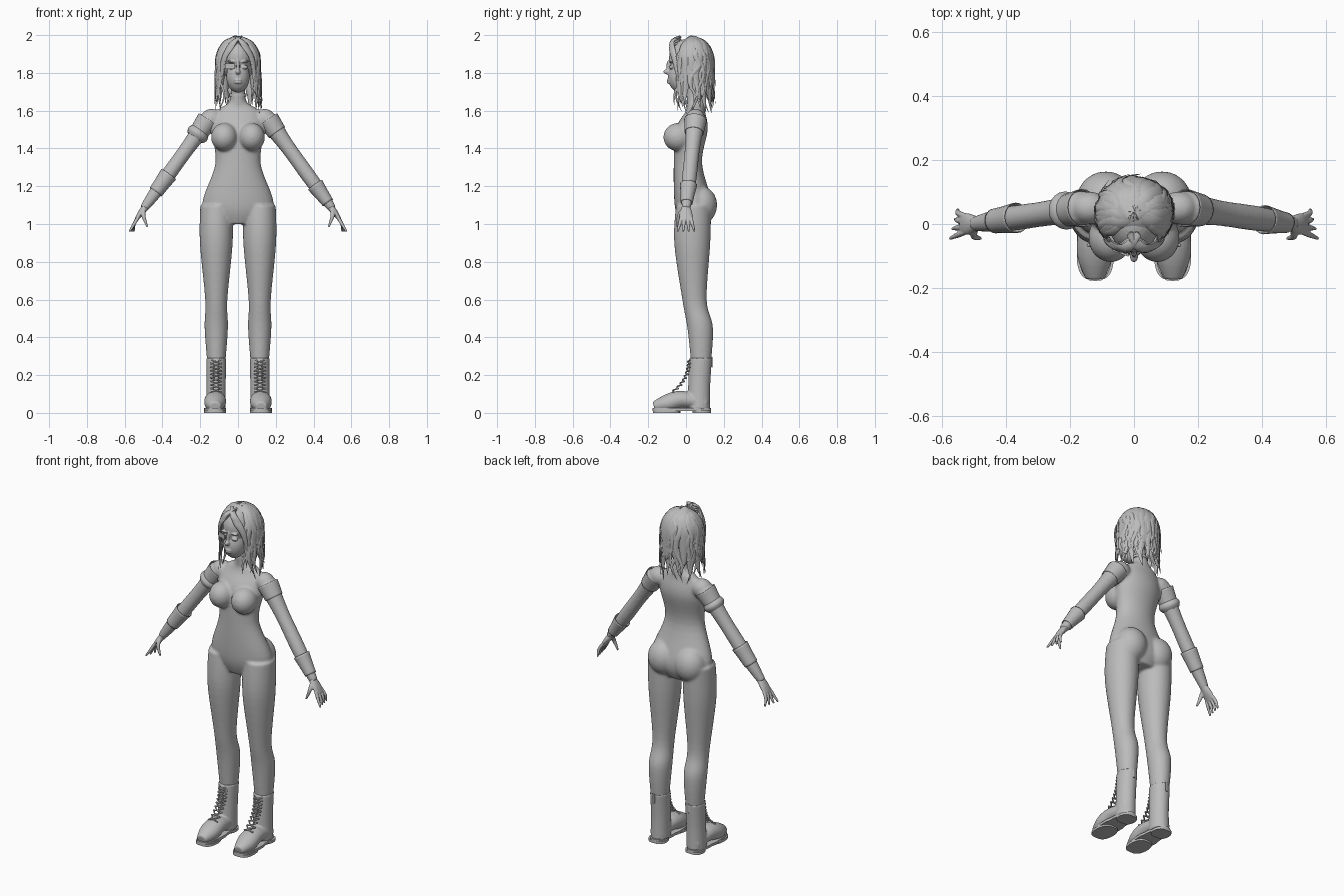
import bpy, bmesh, math, random
from mathutils import Vector, Matrix

if "Cube" in bpy.data.objects:
    bpy.data.objects.remove(bpy.data.objects["Cube"])
random.seed(4)

shade = (.5, .5, .5, 1)
grey = bpy.data.materials.new("plain grey")
grey.use_nodes = True
grey.diffuse_color = shade
grey.node_tree.nodes["Principled BSDF"].inputs["Base Color"].default_value = shade
FRONT_BACK, UPWARD = Vector((0, 1, 0)), Vector((0, 0, 1))


def spline(rows, steps):
    """Smooth Catmull-Rom interpolation through rows of numbers."""
    smooth_rows = []
    last = len(rows) - 1
    for i in range(last):
        before, start, end, after = (rows[max(0, min(last, i + k))] for k in (-1, 0, 1, 2))
        for j in range(steps):
            t = j / steps
            smooth_rows.append([
                b + t / 2 * (c - a + t * (2 * a - 5 * b + 4 * c - d + t * (3 * (b - c) + d - a)))
                for a, b, c, d in zip(before, start, end, after)])
    return smooth_rows + [list(rows[last])]


def tube(bm, rows, side=1, sides=20, steps=4, ref=FRONT_BACK, flat=1, caps=True, level=False):
    """Loft ellipses; each row is x, y, z, width radius and perhaps depth radius."""
    rows = spline(rows, steps)
    centres = [Vector((side * row[0], row[1], row[2])) for row in rows]
    rings = []
    for i, (centre, row) in enumerate(zip(centres, rows)):
        ahead = centres[min(i + 1, len(centres) - 1)]
        behind = centres[max(i - 1, 0)]
        along = UPWARD if level else (ahead - behind).normalized()
        deep = (ref - along * along.dot(ref)).normalized()
        wide = deep.cross(along) * row[3]
        deep = deep * (row[4] if len(row) > 4 else row[3] * flat)
        angles = [math.tau * k / sides for k in range(sides)]
        rings.append([bm.verts.new(centre + wide * math.cos(a) + deep * math.sin(a)) for a in angles])
    for lower, upper in zip(rings, rings[1:]):
        for k in range(sides):
            bm.faces.new((lower[k - 1], lower[k], upper[k], upper[k - 1]))
    if caps:
        bm.faces.new(rings[0])
        bm.faces.new(rings[-1])


def ball(bm, centre, radii, side=1):
    x, y, z = centre
    place = Matrix.Translation((side * x, y, z)) @ Matrix.Diagonal((*radii, 1))
    bmesh.ops.create_uvsphere(bm, u_segments=24, v_segments=16, radius=1, matrix=place)


def finish(name, bm, voxel=0, relax=5, thickness=0):
    """Turn the bmesh into a smooth object, optionally blended into one skin."""
    bmesh.ops.recalc_face_normals(bm, faces=bm.faces)
    mesh = bpy.data.meshes.new(name)
    bm.to_mesh(mesh)
    bm.free()
    mesh.materials.append(grey)
    part = bpy.data.objects.new(name, mesh)
    bpy.context.collection.objects.link(part)
    bpy.context.view_layer.objects.active = part
    part.select_set(True)
    bpy.ops.object.shade_smooth_by_angle(angle=math.radians(40))
    part.select_set(False)
    if thickness:
        part.modifiers.new("thickness", "SOLIDIFY").thickness = thickness
    if voxel:
        blend = part.modifiers.new("blend", "REMESH")
        blend.mode, blend.voxel_size, blend.use_smooth_shade = "VOXEL", voxel, True
        part.modifiers.new("relax", "SMOOTH").iterations = relax


shoulder, wrist = Vector((.16, .05, 1.55)), Vector((.5, 0, 1.08))


def arm_row(t, extra=0):
    """Arm section at t from shoulder to wrist, swelling at the forearm."""
    radius = .056 - .033 * t - .006 * math.sin(math.tau * t)
    return (*shoulder.lerp(wrist, t), radius + extra)


# Body: torso, legs, arms and soft volumes blended into one skin
bm = bmesh.new()
torso = [(.04, 1, .1, .07), (.04, 1.1, .19, .1), (.01, 1.32, .12, .075), (.03, 1.5, .14, .085),
         (.05, 1.6, .11, .05), (.05, 1.65, .045, .045), (.03, 1.76, .04, .04)]
leg = [(.04, 1.1, .085), (.033, .9, .087), (.045, .6, .059), (.075, .45, .062), (.08, .25, .047)]
tube(bm, [(0, *row) for row in torso], sides=40, steps=6, level=True)
for side in (-1, 1):
    tube(bm, [(.115, *row) for row in leg], side, sides=28, steps=6, flat=1.1, level=True)
    tube(bm, [arm_row(k / 8) for k in range(9)], side)
    ball(bm, (.14, .05, 1.555), (.06, .052, .055), side)
    ball(bm, (.073, -.042, 1.46), (.07, .078, .075), side)
    ball(bm, (.088, .08, 1.1), (.09, .085, .1), side)
finish("body", bm, voxel=.007, relax=10)

# Head with modelled face
bm = bmesh.new()
ball(bm, (0, .01, 1.88), (.08, .1, .1))
ball(bm, (0, -.03, 1.78), (.062, .066, .085))
ball(bm, (0, -.09, 1.835), (.009, .014, .035))
ball(bm, (0, -.1, 1.806), (.013, .02, .014))
for z in (1.75, 1.762):
    ball(bm, (0, -.09, z), (.022, .012, .007))
for side in (-1, 1):
    ball(bm, (.034, -.078, 1.83), (.02, .014, .01), side)
    ball(bm, (.034, -.08, 1.86), (.024, .012, .006), side)
    ball(bm, (.08, 0, 1.82), (.01, .018, .03), side)
finish("head", bm, voxel=.004, relax=4)

# Patch over the right eye
bm = bmesh.new()
patch = Matrix.Translation((-.042, -.09, 1.835)) @ Matrix.Rotation(-.35, 4, "Z")
bmesh.ops.create_cube(bm, matrix=patch @ Matrix.Diagonal((.055, .006, .028, 1)))
finish("eye_patch", bm)

# Choker
bm = bmesh.new()
tube(bm, [(0, .045, z, .046) for z in (1.675, 1.69)], level=True)
finish("choker", bm)

# Hair: scalp cap plus tapering wavy locks
bm = bmesh.new()
ball(bm, (0, .04, 1.875), (.105, .098, .118))


def lock(degrees, length, width, grow=1.0, wave=.006):
    """A lock falling from the crown, its angle measured from the front."""
    angle = math.radians(degrees)
    outward = Vector((math.sin(angle), -math.cos(angle), 0))
    sideways = outward.cross(UPWARD)
    rows = []
    for k in range(8):
        t = (k / 7) ** 1.5
        drop = min(1, t * length / .12)
        spread = grow * math.sqrt(drop * (2 - drop)) + t * t * .1
        sway = sideways * random.uniform(-wave, wave) * k / 2
        x = outward.x * spread * .108 + sway.x
        y = outward.y * spread * .1 + sway.y + .036
        rows.append((x, y, 1.984 - t * length, width * (1.05 - t ** 3)))
    tube(bm, rows, sides=8, steps=3, ref=outward, flat=.42)


for k in range(17):
    lock(62 + k * 236 / 16, random.uniform(.3, .4), .027)
for k in range(24):
    lock(52 + k * 256 / 23, random.uniform(.26, .41), random.uniform(.01, .016),
         grow=random.uniform(1, 1.1), wave=.011)
for side in (-1, 1):
    # Locks framing the face and falling to the chest
    for degrees in (50, 55, 60, 66):
        lock(side * degrees, random.uniform(.32, .39), .015, grow=1.08)
    # Fringe swept sideways from the parting
    for shift in (-.012, 0, .012):
        fringe = [(-.01, -.03, 1.98, .01), (.03, -.075, 1.95, .018),
                  (.072, -.062, 1.88, .016), (.088, -.04, 1.76, .003)]
        tube(bm, [(x + shift / 2, y, z - shift, r) for x, y, z, r in fringe], side,
             sides=8, ref=Vector((side, -1, 0)), flat=.5)
finish("hair", bm)

for side, name in ((-1, "right"), (1, "left")):
    # Hand: palm, four fingers and thumb
    bm = bmesh.new()
    tube(bm, [(.49, 0, 1.09, .02, .023), (.52, 0, 1.05, .015, .034), (.54, 0, 1.02, .009, .03)], side)
    for k in range(4):
        spread = k / 1.5 - 1
        reach = .575 - .008 * k
        tube(bm, [(.53, spread * .026, 1.035, .009), (.55, spread * .034, 1, .009),
                  (reach, spread * .045, .96, .005)], side, sides=10)
    tube(bm, [(.5, -.015, 1.075, .012), (.5, -.038, 1.04, .011), (.48, -.045, .985, .005)], side, sides=10)
    finish(name + "_hand", bm, voxel=.003, relax=3)

    # Short sleeve cap over the shoulder
    bm = bmesh.new()
    tube(bm, [arm_row(t, extra=.004) for t in (0, .07, .14)], side, caps=False)
    finish(name + "_sleeve", bm, thickness=.003)

    # Long glove, its cuff higher and wider on the right forearm
    bm = bmesh.new()
    cuff = .73 if side > 0 else .61
    tube(bm, [arm_row(cuff, extra=.008)] + [arm_row(cuff + k * .1, extra=.004) for k in (1, 2)],
         side, caps=False)
    finish(name + "_glove", bm, thickness=.003)

    # Boot: shaft and rounded foot blended together
    bm = bmesh.new()
    tube(bm, [(.115, .077, .29, .053), (.116, .07, .15, .051), (.118, .068, .02, .052)],
         side, flat=1.15, level=True)
    tube(bm, [(.12, .11, .05, .04), (.12, -.02, .07, .055), (.122, -.1, .05, .056, ),
              (.122, -.17, .034, .03)], side, ref=UPWARD, flat=.85)
    finish(name + "_boot", bm, voxel=.005)

    # Sole plate with a forefoot tread and a heel block
    bm = bmesh.new()
    for base, back, toe in ((.01, .133, -.178), (0, .132, .035), (0, -.03, -.175)):
        outline = []
        for k in range(40):
            angle = math.tau * k / 40
            y = (back + toe) / 2 + (back - toe) / 2 * math.cos(angle)
            bulge = math.copysign(abs(math.sin(angle)) ** .6, math.sin(angle))
            half_width = .058 if y < 0 else .053
            outline.append(bm.verts.new((side * .121 + half_width * bulge, y, base)))
        raised = bmesh.ops.extrude_face_region(bm, geom=[bm.faces.new(outline)])["geom"]
        top = [v for v in raised if isinstance(v, bmesh.types.BMVert)]
        bmesh.ops.translate(bm, verts=top, vec=UPWARD * .015)
    finish(name + "_sole", bm)

    # Crossed laces with eyelets, running down the front
    bm = bmesh.new()
    path = []
    for k in range(10):
        t = k / 9
        path.append((.02 - .02 * t - .07 * t ** 3, .28 - .17 * t))
    for (y_top, z_top), (y_low, z_low) in zip(path, path[1:]):
        for turn in (-.026, .026):
            tube(bm, [(.116 - turn, y_top + .004, z_top, .004),
                      (.116, (y_top + y_low) / 2 - .01, (z_top + z_low) / 2, .004),
                      (.116 + turn, y_low + .004, z_low, .004)], side, sides=6, ref=UPWARD)
            ball(bm, (.116 + turn, y_low + .004, z_low), (.005, .005, .005), side)
    finish(name + "_laces", bm)

    # Pull tab up the back of the boot
    bm = bmesh.new()
    tube(bm, [(.116, .137, z, .007) for z in (.24, .295)], side, flat=.4)
    finish(name + "_pull_tab", bm)

# Rolled band on the right upper arm
bm = bmesh.new()
tube(bm, [arm_row(.12 + k * .02, extra=.004 + .01 * math.sin(k * math.pi / 4)) for k in range(5)], -1)
finish("right_arm_band", bm)
